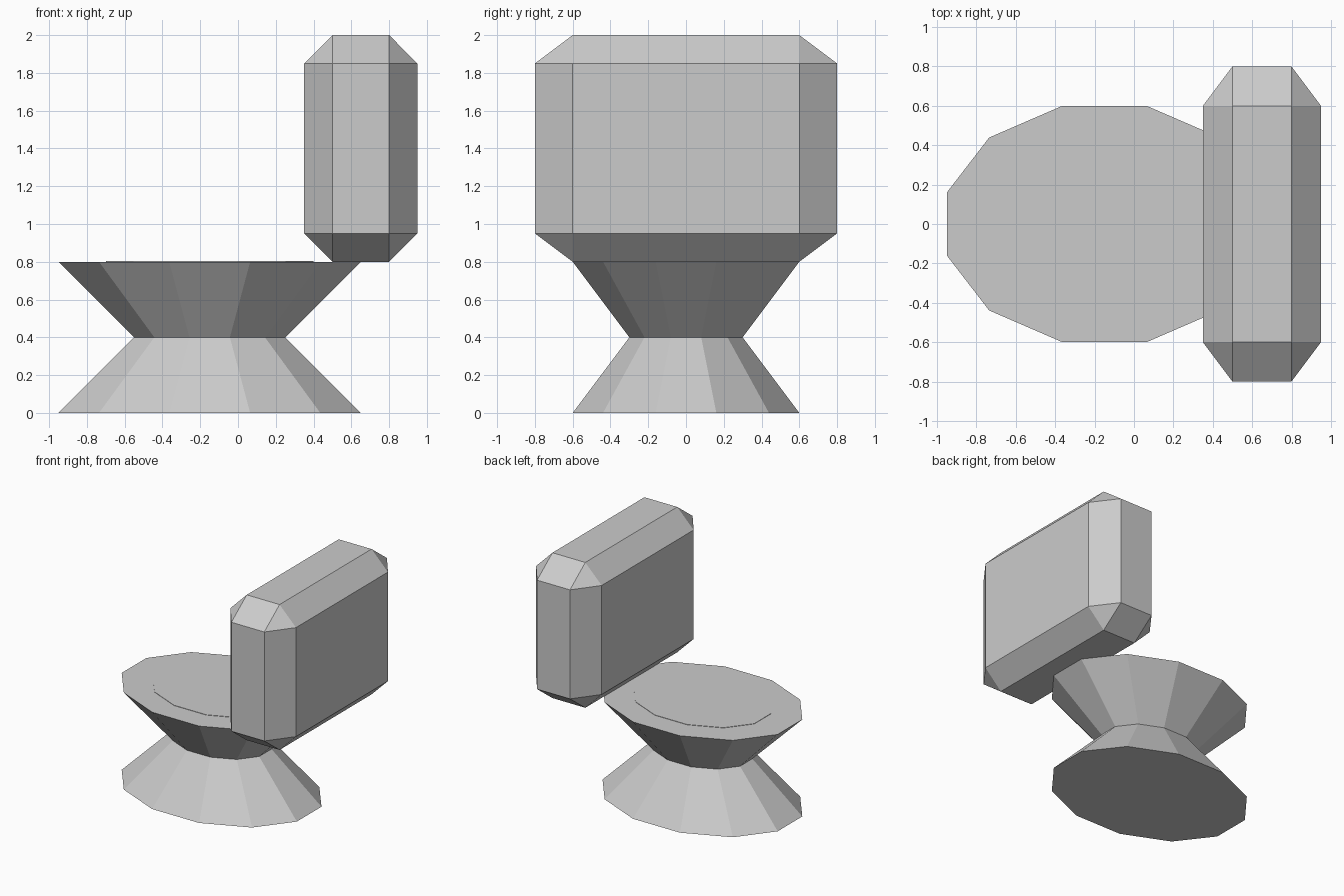
import bpy, bmesh
from math import cos, sin, pi, radians
from itertools import product

if "Cube" in bpy.data.objects:
    bpy.data.objects.remove(bpy.data.objects["Cube"])

CENTRE_X = -0.15
SIDES = 12


def finish(name, bm):
    bmesh.ops.recalc_face_normals(bm, faces=bm.faces)
    mesh = bpy.data.meshes.new(name)
    bm.to_mesh(mesh)
    bm.free()
    obj = bpy.data.objects.new(name, mesh)
    bpy.context.collection.objects.link(obj)
    return obj


def oval_loft(name, levels):
    """Stack 12-sided ovals given as (z, half width x, half width y), capped at both ends."""
    bm = bmesh.new()
    k = 1 / cos(pi / SIDES)  # flats, not corners, touch the extents
    rings = []
    for z, hx, hy in levels:
        angles = [2 * pi * (i + 0.5) / SIDES for i in range(SIDES)]
        rings.append([bm.verts.new((CENTRE_X + hx * k * cos(a), hy * k * sin(a), z)) for a in angles])
    for low, high in zip(rings, rings[1:]):
        for i in range(SIDES):
            j = (i + 1) % SIDES
            bm.faces.new((low[i], low[j], high[j], high[i]))
    bm.faces.new(rings[0][::-1])
    bm.faces.new(rings[-1])
    return finish(name, bm)


def chamfered_box(name, centre, outer, core):
    """Box with flat chamfers: each face is core-sized and sits at the outer extent."""
    bm = bmesh.new()
    for signs in product((-1, 1), repeat=3):
        for axis in range(3):
            bm.verts.new([centre[n] + signs[n] * (outer if n == axis else core)[n] for n in range(3)])
    bmesh.ops.convex_hull(bm, input=bm.verts)
    bmesh.ops.dissolve_limit(bm, angle_limit=radians(1), verts=bm.verts, edges=bm.edges)
    return finish(name, bm)


# Pinched pedestal and bowl
oval_loft("bowl", [(0, 0.8, 0.6), (0.4, 0.4, 0.3), (0.8, 0.8, 0.6)])

# Very thin inset disc on the bowl top
oval_loft("water_disc", [(0.79, 0.55, 0.41), (0.803, 0.55, 0.41)])

# Chamfered tank behind the bowl
chamfered_box("tank", (0.65, 0, 1.4), (0.3, 0.8, 0.6), (0.15, 0.6, 0.45))
